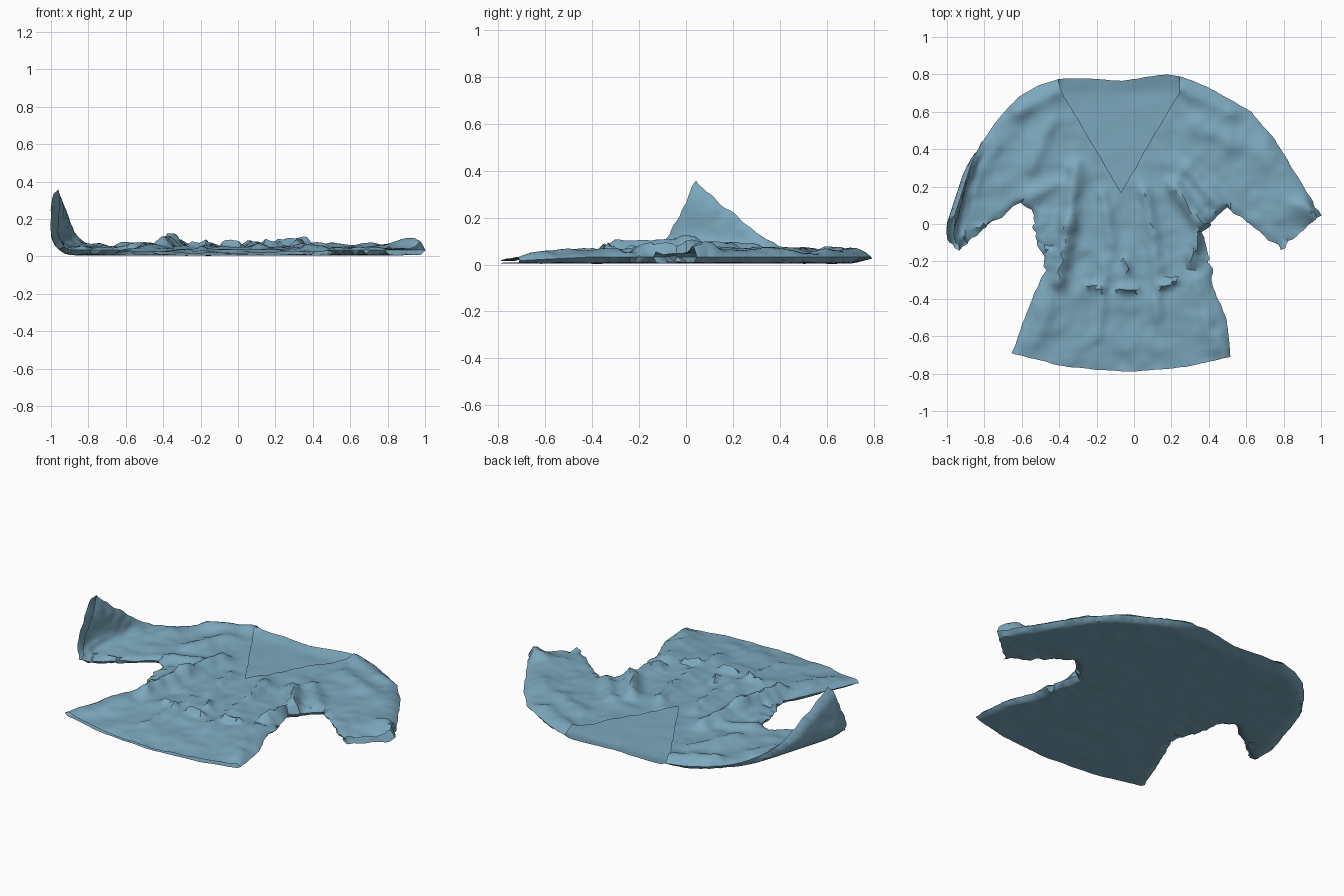
import bpy, bmesh, math, random
from mathutils import Vector, noise
from mathutils.geometry import delaunay_2d_cdt, intersect_point_line

if "Cube" in bpy.data.objects:
    bpy.data.objects.remove(bpy.data.objects["Cube"])

random.seed(4)
STEP = 0.022
SEAM_Z = 0.035

# Flat pattern of the garment: closed seams (left sleeve is drawn unfolded)
right_side = [(.51, -.71), (.49, -.51), (.42, -.35), (.40, -.20), (.375, -.05), (.42, .03), (.49, .09), (.78, -.14)]
right_shoulder = [(.995, .05), (.87, .25), (.75, .45), (.62, .60), (.43, .71), (.30, .77), (.235, .79)]
left_shoulder = [(-.41, .775), (-.52, .74), (-.62, .68), (-.74, .56), (-.80, .50), (-.89, .40), (-1.06, .25), (-1.30, .04)]
left_side = [(-.955, -.14), (-.72, .035), (-.61, .12), (-.55, .05), (-.52, -.12), (-.48, -.24), (-.56, -.42), (-.66, -.69)]
hem = [(-.40, -.757), (-.2, -.78), (-.02, -.79), (.27, -.765)]
back_neck = [(.165, .80), (.05, .785), (-.07, .765), (-.26, .78)]
front_neck = [(.235, .70), (.08, .44), (-.075, .17), (-.23, .43), (-.39, .70)]

# Folds: x1, y1, x2, y2, height, width
folds = [
    (-.32, .30, -.36, 0, .045, .045), (-.36, 0, -.41, -.3, .06, .045),
    (-.60, .12, -.42, .22, .025, .04), (-.56, .3, -.45, .55, .02, .05),
    (.34, .02, .21, .20, .05, .04), (.45, .10, .28, .30, .025, .04),
    (.36, -.02, .30, -.2, .04, .03), (.3, .52, .55, .42, .02, .05),
    (-.17, .17, -.13, -.1, .022, .03), (.05, .17, .10, -.05, .03, .03),
    (-.45, -.4, -.52, -.62, .015, .05), (-.16, -.2, -.2, -.6, .018, .03),
    (.10, -.1, .12, -.5, .022, .035), (.33, -.3, .42, -.66, .02, .04),
    (-.26, -.33, -.18, -.345, .03, .016), (-.08, -.35, 0, -.35, .035, .018),
    (.14, -.33, .22, -.31, .035, .018), (-.05, -.2, -.03, -.25, .03, .016),
    (-.75, .42, -.86, .2, .02, .06), (.70, .38, .82, .12, .02, .07),
    (.95, .06, .90, .1, .04, .05), (-.4, .72, -.62, .6, .022, .04),
    (.25, .72, .5, .6, .022, .04), (.49, -.69, .45, -.6, .02, .03),
]


def seg_dist(p, a, b):
    q, t = intersect_point_line(p, a, b)
    return (p - a.lerp(b, min(1, max(0, t)))).length


def segments(path):
    v = [Vector((x, y, 0)) for x, y in path]
    return list(zip(v, v[1:]))


seams = [s for path in (right_side, right_shoulder, left_shoulder, left_side) for s in segments(path)]
fold_lines = [(Vector((a, b, 0)), Vector((c, d, 0)), h, w) for a, b, c, d, h, w in folds]


def densify(loop):
    out = []
    for a, b in zip(loop, loop[1:] + loop[:1]):
        a, b = Vector(a), Vector(b)
        n = max(1, round((b - a).length / STEP))
        out += [a.lerp(b, i / n) for i in range(n)]
    return out


def inside(p, loop):
    odd = False
    for a, b in zip(loop, loop[1:] + loop[:1]):
        if (a.y > p.y) != (b.y > p.y) and p.x < a.x + (p.y - a.y) * (b.x - a.x) / (b.y - a.y):
            odd = not odd
    return odd


def triangulate(outline):
    loop = densify(outline)
    pts = list(loop)
    for i in range(-61, 50):
        for j in range(-37, 38):
            p = Vector(((i + .5 * (j % 2)) * STEP, j * STEP))
            if inside(p, loop) and min((p - q).length for q in loop) > STEP * .6:
                pts.append(p + Vector((random.uniform(-.2, .2), random.uniform(-.2, .2))) * STEP)
    res = delaunay_2d_cdt(pts, [], [list(range(len(loop)))], 1, 1e-6)
    return res[0], res[2]


def shape(p2, front):
    p = Vector((p2.x, p2.y, 0))
    d = min(seg_dist(p, a, b) for a, b in seams)
    puff = math.sqrt(max(0, 1 - (1 - min(1, d / .045)) ** 2))
    waist = math.exp(-((p.y + .1) / .2) ** 2)
    side = waist * math.exp(-d / .12)
    if front:
        z = .022 + .028 * min(1, max(0, (p.y + .79) / .35))
        z += sum(h * math.exp(-(seg_dist(p, a, b) / w) ** 2) for a, b, h, w in fold_lines)
        z += .012 * noise.noise(p * 7) + .006 * noise.noise(p * 17)
        z += .028 * side * noise.noise(Vector((p.x * 12, p.y * 26, 3)))
        z = max(.018, min(z, .125 if p.x > -.7 else .085))
    else:
        z = .008 + .004 * noise.noise(p * 9) + .03 * side * max(0, noise.noise(Vector((p.x * 14, p.y * 26, 8))))
        z += .02 * max(0, (p.y - .70) / .1)
    hem_fade = min(1, max(0, (p.y + .79) / .4))
    seam = .015 + (SEAM_Z - .015) * hem_fade
    z = seam + (z - seam) * puff
    # crumpled edge, strongest at the gathered waist
    k = .006 + .03 * side
    x = p.x + k * noise.noise(Vector((p.x * 15, p.y * 22, 1)))
    y = p.y + k * .6 * noise.noise(Vector((p.x * 22, p.y * 15, 5)))
    # left sleeve curls upwards
    r, x0 = .13, -.885 + .32 * max(0, y)
    if x < x0 and y < .62:
        t = min((x0 - x) / r, math.pi / 2)
        rest = max(0, x0 - x - r * math.pi / 2)
        x, z = x0 - (r - z) * math.sin(t), r - (r - z) * math.cos(t) + rest
    return Vector((x, y, z))


# Front and back panels joined along the seams; hem, cuffs and neck stay open
bm = bmesh.new()
base = left_side + hem + right_side + right_shoulder
for neck, front in ((front_neck, True), (back_neck, False)):
    verts, faces = triangulate(base + neck + left_shoulder)
    bv = [bm.verts.new(shape(v, front)) for v in verts]
    for f in faces:
        bm.faces.new([bv[i] for i in (f if front else reversed(f))])
bmesh.ops.remove_doubles(bm, verts=bm.verts, dist=.0005)
bmesh.ops.delete(bm, geom=[v for v in bm.verts if not v.link_faces], context='VERTS')
low = min(v.co.z for v in bm.verts)
mid_x = (min(v.co.x for v in bm.verts) + max(v.co.x for v in bm.verts)) / 2
for v in bm.verts:
    v.co -= Vector((mid_x, 0, low - .003))

mesh = bpy.data.meshes.new("shirt")
bm.to_mesh(mesh)
bm.free()
shirt = bpy.data.objects.new("shirt", mesh)
bpy.context.collection.objects.link(shirt)
fabric = bpy.data.materials.new("blue_fabric")
fabric.diffuse_color = (.20, .39, .51, 1)
fabric.use_nodes = True
fabric.node_tree.nodes["Principled BSDF"].inputs["Base Color"].default_value = fabric.diffuse_color
mesh.materials.append(fabric)
bpy.context.view_layer.objects.active = shirt
shirt.select_set(True)
bpy.ops.object.shade_smooth_by_angle(angle=math.radians(40))
